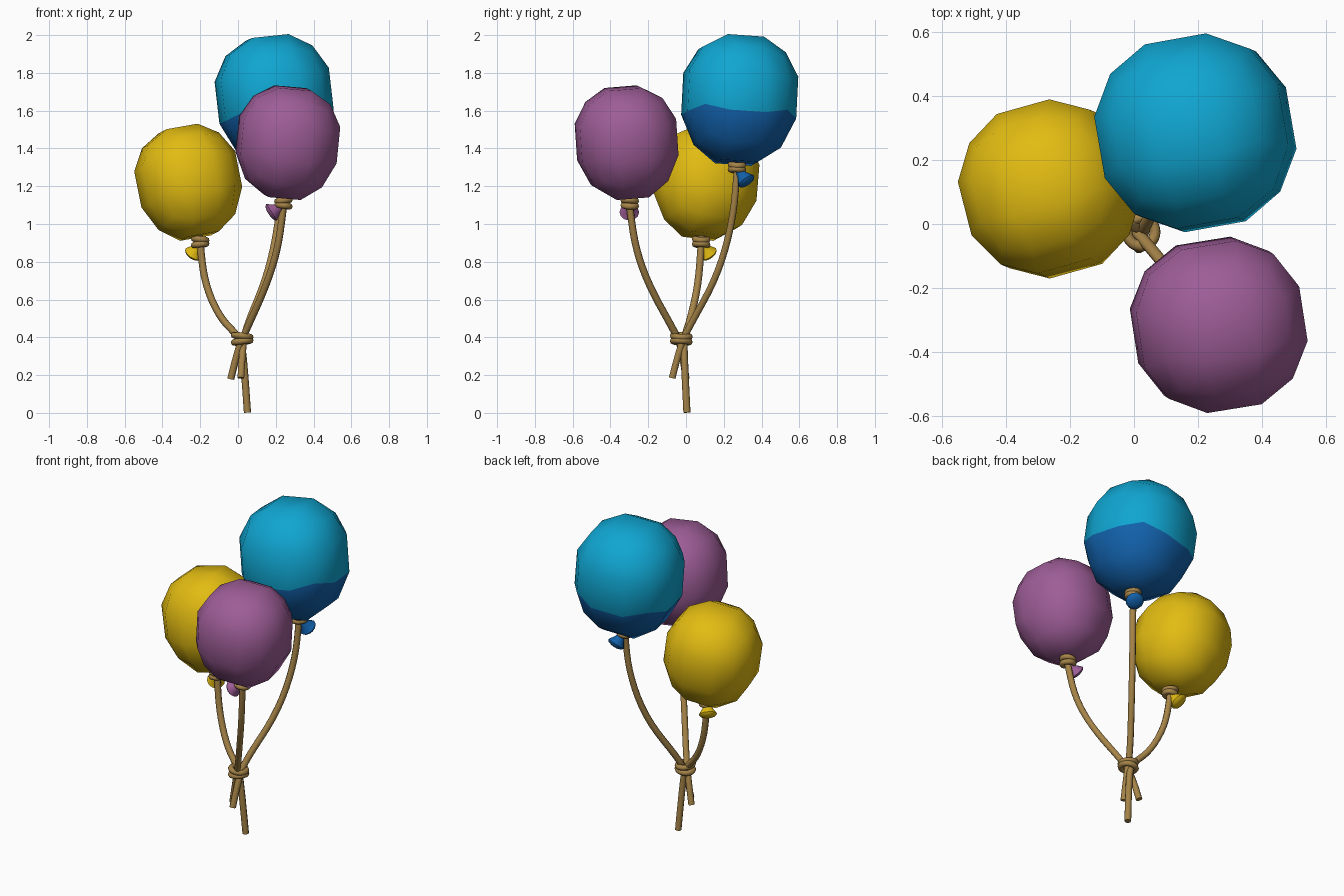
import bpy, bmesh, math
from mathutils import Vector, Matrix

if "Cube" in bpy.data.objects:
    bpy.data.objects.remove(bpy.data.objects["Cube"])


def mat(name, r, g, b):
    m = bpy.data.materials.new(name)
    m.diffuse_color = (r, g, b, 1)
    m.use_nodes = True
    m.node_tree.nodes["Principled BSDF"].inputs["Base Color"].default_value = m.diffuse_color
    return m


YELLOW = mat("yellow", 0.76, 0.50, 0.006)
PURPLE = mat("purple", 0.34, 0.11, 0.31)
SKY = mat("light_blue", 0.005, 0.38, 0.64)
NAVY = mat("dark_blue", 0.006, 0.12, 0.41)
ROPE = mat("rope_tan", 0.38, 0.23, 0.065)


def aim(direction):
    return Vector(direction).to_track_quat('Z', 'Y').to_matrix().to_4x4()


def finish(bm, name, mats, angle=60):
    bmesh.ops.recalc_face_normals(bm, faces=bm.faces)
    me = bpy.data.meshes.new(name)
    bm.to_mesh(me)
    bm.free()
    ob = bpy.data.objects.new(name, me)
    bpy.context.collection.objects.link(ob)
    for m in mats:
        me.materials.append(m)
    smooth(ob, angle)
    return ob


def smooth(ob, angle):
    bpy.ops.object.select_all(action='DESELECT')
    ob.select_set(True)
    bpy.context.view_layer.objects.active = ob
    bpy.ops.object.shade_smooth_by_angle(angle=math.radians(angle))


# Balloon body: a 3x3 cube rounded to a ball, stretched below the middle
def balloon(name, centre, axis, r, up, down, spin, mats):
    bm = bmesh.new()
    bmesh.ops.create_cube(bm, size=2)
    bmesh.ops.subdivide_edges(bm, edges=bm.edges[:], cuts=2, use_grid_fill=True)
    for f in bm.faces:  # the lowest row and the base take the second colour
        low = max(v.co.z for v in f.verts) < -0.2
        f.material_index = 1 if low and len(mats) > 1 else 0
    for v in bm.verts:
        n = v.co.normalized()
        v.co = (n.x * r, n.y * r, n.z * r * (up if n.z > 0 else down))
    turn = Vector((0, 0, 1)).rotation_difference(Vector(axis)).to_matrix().to_4x4()
    bm.transform(Matrix.Translation(centre) @ turn @ Matrix.Rotation(math.radians(spin), 4, 'Z'))
    return finish(bm, name, mats)


# Flared mouth hanging off the knot
def nozzle(name, start, end, m):
    a, b = Vector(start), Vector(end)
    d = b - a
    bm = bmesh.new()
    rings = []
    for t, r in ((0, 0.016), (0.5, 0.028), (0.95, 0.052), (1.1, 0.044), (1.2, 0.02)):
        c = bmesh.ops.create_circle(bm, segments=12, radius=r,
                                    matrix=Matrix.Translation(a + d * t) @ aim(d))
        rings.append(c['verts'])
    for lo, hi in zip(rings, rings[1:]):
        for i in range(12):
            j = (i + 1) % 12
            bm.faces.new((lo[i], lo[j], hi[j], hi[i]))
    bm.faces.new(rings[0])
    bm.faces.new(rings[-1])
    return finish(bm, name, [m], 50)


# Rope along a smooth path
def rope(name, pts, radius=0.019, closed=False):
    cu = bpy.data.curves.new(name, 'CURVE')
    cu.dimensions = '3D'
    cu.bevel_depth = radius
    cu.bevel_resolution = 2
    cu.use_fill_caps = not closed
    cu.resolution_u = 4
    sp = cu.splines.new('NURBS')
    sp.points.add(len(pts) - 1)
    for p, q in zip(sp.points, pts):
        p.co = (*q, 1)
    sp.order_u = 3
    sp.use_endpoint_u = not closed
    sp.use_cyclic_u = closed
    ob = bpy.data.objects.new(name, cu)
    bpy.context.collection.objects.link(ob)
    cu.materials.append(ROPE)
    bpy.ops.object.select_all(action='DESELECT')
    ob.select_set(True)
    bpy.context.view_layer.objects.active = ob
    bpy.ops.object.convert(target='MESH')
    smooth(bpy.context.view_layer.objects.active, 50)


# Two tilted rope loops wound round a point
def wraps(name, centre, r, gap, tilt):
    for k, s in enumerate((-1, 1)):
        m = Matrix.Translation(Vector(centre) + Vector((0, 0, s * gap)))
        m = m @ aim((s * tilt, 0.06, 1))
        pts = [m @ Vector((r * math.cos(a * math.pi / 5), r * math.sin(a * math.pi / 5), 0))
               for a in range(10)]
        rope(f"{name}_{k + 1}", pts, 0.017, True)


# Balloons
balloon("yellow_balloon", (-0.265, 0.11, 1.245), (-0.12, 0.05, 0.6), 0.286, 1.03, 1.22, 15, [YELLOW])
balloon("purple_balloon", (0.265, -0.315, 1.455), (0.06, -0.04, 0.6), 0.286, 1.03, 1.22, 9, [PURPLE])
balloon("blue_balloon", (0.19, 0.285, 1.69), (-0.08, 0.035, 0.69), 0.323, 1.03, 1.26, 10, [SKY, NAVY])

# Mouths
nozzle("yellow_mouth", (-0.2, 0.08, 0.9), (-0.235, 0.118, 0.84), YELLOW)
nozzle("purple_mouth", (0.235, -0.3, 1.1), (0.175, -0.3, 1.06), PURPLE)
nozzle("blue_mouth", (0.24, 0.275, 1.29), (0.262, 0.32, 1.225), NAVY)

# Strings, each running through the bundle knot to a loose tail
rope("yellow_string", [(-0.205, 0.085, 0.96), (-0.2, 0.08, 0.88), (-0.175, 0.065, 0.68),
                       (-0.095, 0.025, 0.5), (0.01, -0.01, 0.4), (0.03, -0.01, 0.3), (0.05, 0.005, 0.002)])
rope("purple_string", [(0.25, -0.305, 1.17), (0.24, -0.298, 1.08), (0.21, -0.265, 0.86),
                       (0.145, -0.19, 0.66), (0.04, -0.06, 0.43), (0.0, -0.02, 0.34), (-0.038, 0.0, 0.18)])
rope("blue_string", [(0.225, 0.275, 1.36), (0.235, 0.27, 1.26), (0.215, 0.245, 1.0),
                     (0.155, 0.165, 0.72), (0.045, 0.02, 0.46), (0.025, -0.03, 0.36), (0.015, -0.073, 0.185)])

# Knots
wraps("yellow_knot", (-0.2, 0.08, 0.905), 0.034, 0.013, 0.12)
wraps("purple_knot", (0.24, -0.298, 1.11), 0.034, 0.013, -0.12)
wraps("blue_knot", (0.235, 0.27, 1.3), 0.034, 0.013, 0.12)
wraps("bundle_knot", (0.022, -0.025, 0.392), 0.046, 0.014, 0.12)
